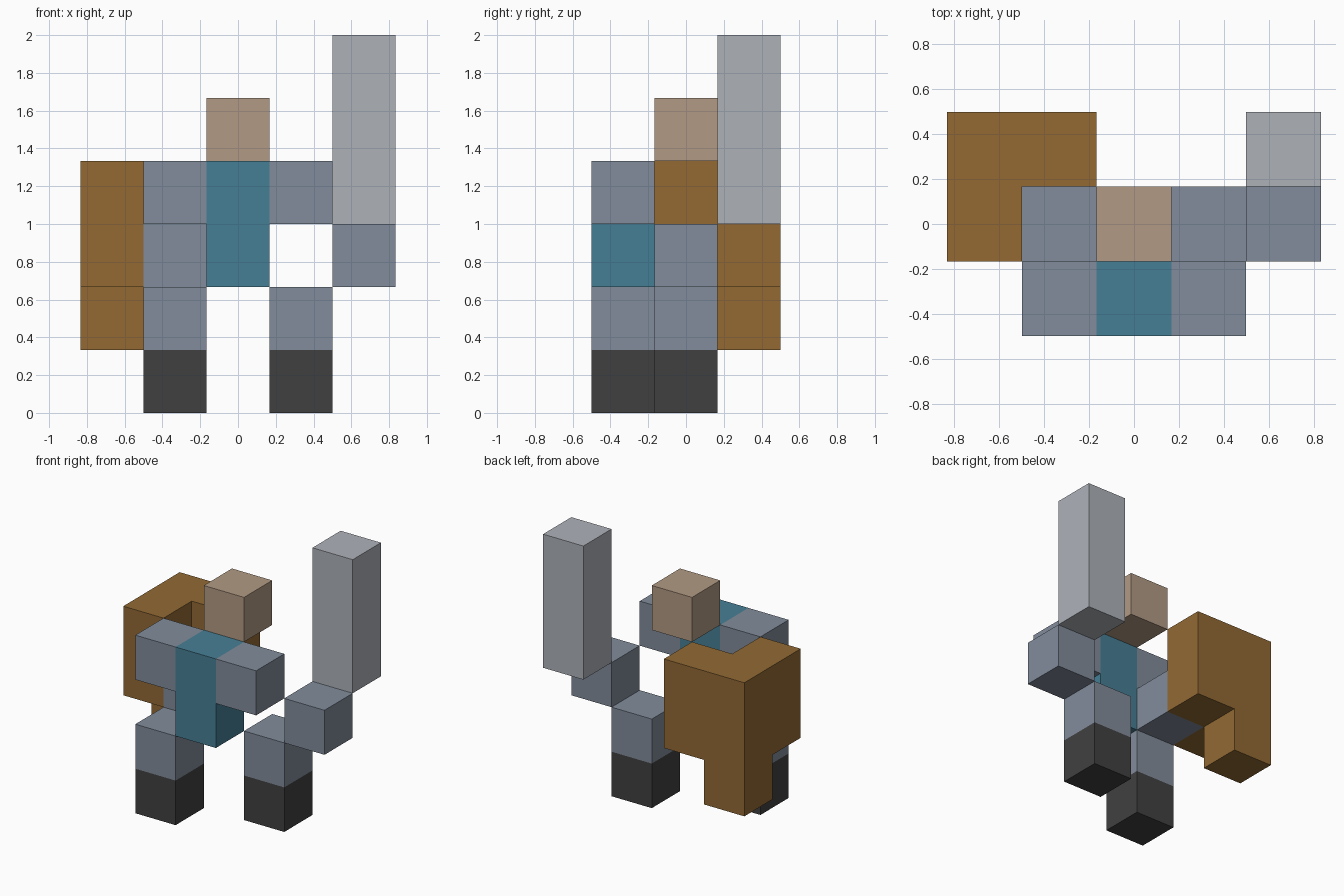
import bpy
import bmesh

cube = bpy.data.objects.get("Cube")
if cube:
    bpy.data.objects.remove(cube, do_unlink=True)

U = 1 / 3  # edge of one block


def linear(c):
    c /= 255
    return c / 12.92 if c <= 0.04045 else ((c + 0.055) / 1.055) ** 2.4


def make_material(name, rgb):
    m = bpy.data.materials.new(name)
    colour = [linear(c) for c in rgb] + [1.0]
    m.diffuse_color = colour
    m.use_nodes = True
    bsdf = next(n for n in m.node_tree.nodes if n.type == 'BSDF_PRINCIPLED')
    bsdf.inputs["Base Color"].default_value = colour
    bsdf.inputs["Roughness"].default_value = 0.8
    return m


steel = make_material("steel blue", (129, 140, 155))
teal = make_material("teal", (70, 127, 150))
brown = make_material("wood brown", (147, 106, 52))
skin = make_material("skin", (178, 154, 132))
silver = make_material("silver", (174, 178, 185))
black = make_material("boot black", (64, 64, 64))


def prism(name, outline, z0, z1, material):
    """Extrude an outline in block units (x, y) from height z0 to z1."""
    bm = bmesh.new()
    base = bm.faces.new([bm.verts.new((x * U, y * U, z0 * U)) for x, y in outline])
    top = bmesh.ops.extrude_face_region(bm, geom=[base], use_keep_orig=True)
    verts = [v for v in top["geom"] if isinstance(v, bmesh.types.BMVert)]
    bmesh.ops.translate(bm, verts=verts, vec=(0, 0, (z1 - z0) * U))
    bmesh.ops.recalc_face_normals(bm, faces=bm.faces)
    mesh = bpy.data.meshes.new(name)
    bm.to_mesh(mesh)
    bm.free()
    mesh.materials.append(material)
    ob = bpy.data.objects.new(name, mesh)
    bpy.context.collection.objects.link(ob)


def block(name, x, y, z, material, height=1):
    """Box one block wide, centred on (x, y) with its base at z."""
    a, b, c, d = x - 0.5, x + 0.5, y - 0.5, y + 0.5
    prism(name, [(a, c), (b, c), (b, d), (a, d)], z, z + height, material)


# Legs in mid stride, with boots, and both shoulders
for side, x, leg_y in (("right", -1, -1), ("left", 1, 0)):
    block(side + "_boot", x, leg_y, 0, black)
    block(side + "_leg", x, leg_y, 1, steel)
    block(side + "_shoulder", x, -1, 3, steel)

# Body and head
block("torso", 0, -1, 2, teal, 2)
block("head", 0, 0, 4, skin)

# Arms reaching back
block("right_arm", -1, 0, 2, steel)
block("left_arm", 2, 0, 2, steel)

# Upright blade held by the left arm
block("blade", 2, 1, 3, silver, 3)

# Shield wrapped around the right arm, with its lower point
prism("shield", [(-2.5, -0.5), (-1.5, -0.5), (-1.5, 0.5), (-0.5, 0.5),
                 (-0.5, 1.5), (-2.5, 1.5)], 2, 4, brown)
block("shield_point", -2, 1, 1, brown)
